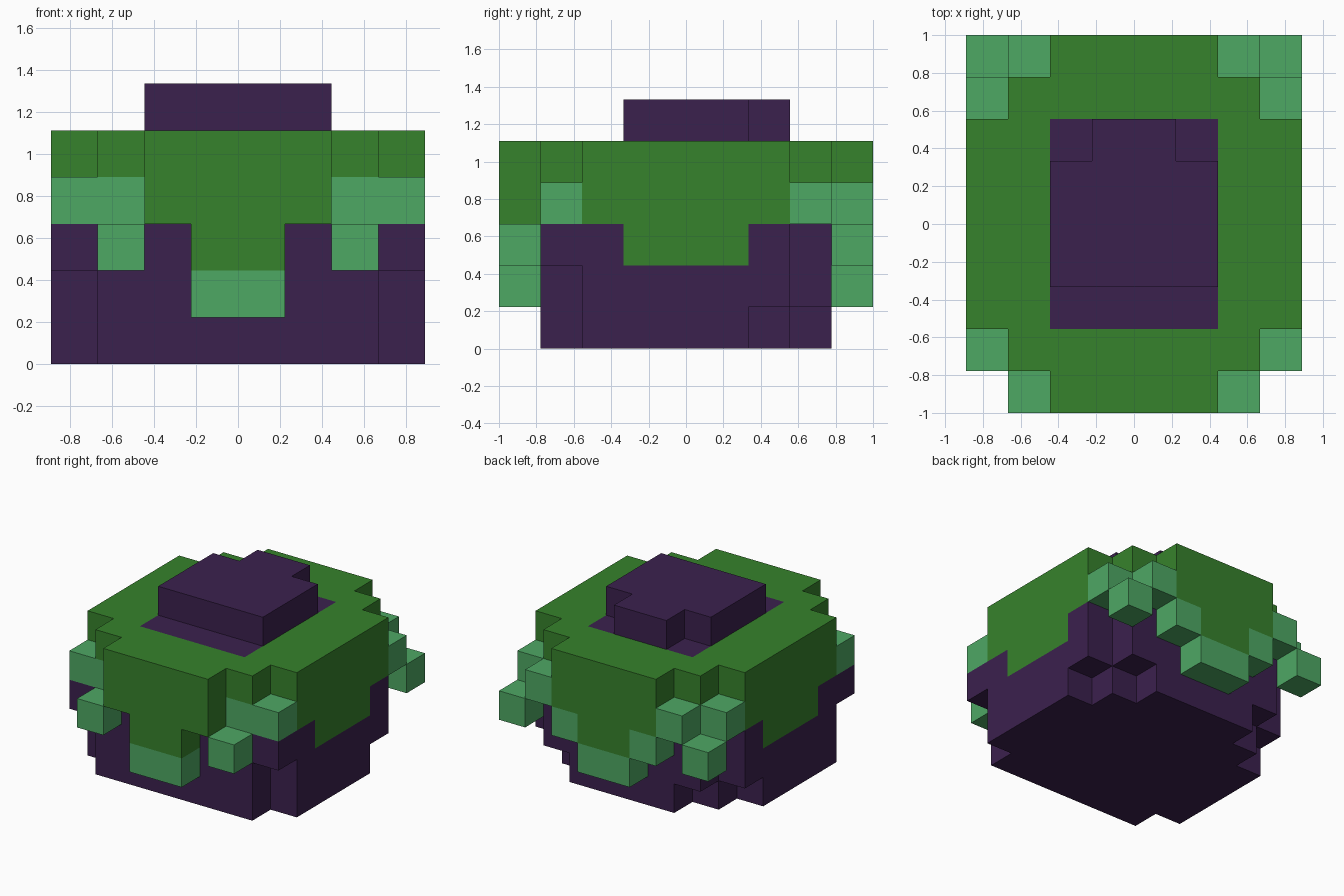
import bpy
import bmesh
from mathutils import Vector

cube = bpy.data.objects.get("Cube")
if cube:
    bpy.data.objects.remove(cube, do_unlink=True)

U = 2 / 9  # size of one block


def make_material(name, rgb):
    mat = bpy.data.materials.new(name)
    mat.use_nodes = True
    colour = (*rgb, 1)
    mat.diffuse_color = colour
    bsdf = mat.node_tree.nodes["Principled BSDF"]
    bsdf.inputs["Base Color"].default_value = colour
    bsdf.inputs["Roughness"].default_value = 0.9
    return mat


purple = make_material("dark purple", (0.044, 0.015, 0.076))
green = make_material("leaf green", (0.037, 0.223, 0.025))
light = make_material("light green", (0.076, 0.392, 0.127))

cells = {}


def fill(part, x, y, z):
    """Fill blocks; x counts outward from the centre and is mirrored, ends excluded."""
    for i in range(*x):
        for j in range(*y):
            for k in range(*z):
                cells[4 + i, j, k] = part
                cells[3 - i, j, k] = part


# Lower body, with stepped corners
fill("body", (0, 2), (1, 8), (0, 3))
fill("body", (2, 3), (1, 7), (0, 1))
fill("body", (2, 3), (1, 8), (1, 3))
fill("body", (3, 4), (2, 6), (0, 1))
fill("body", (3, 4), (2, 7), (1, 2))
fill("body", (3, 4), (1, 7), (2, 3))

# Green covering with flaps over the front, back and sides
fill("covering", (0, 2), (0, 9), (3, 5))
fill("covering", (2, 3), (1, 8), (3, 5))
fill("covering", (3, 4), (2, 7), (3, 5))
fill("covering", (3, 4), (3, 6), (2, 3))
fill("covering", (0, 1), (0, 1), (2, 3))
fill("covering", (0, 1), (8, 9), (2, 3))

# Light green fringe under the covering
fill("fringe", (0, 1), (0, 1), (1, 2))
fill("fringe", (2, 3), (0, 1), (2, 3))
fill("fringe", (2, 4), (1, 2), (3, 4))
fill("fringe", (0, 1), (8, 9), (1, 2))
fill("fringe", (1, 2), (8, 9), (2, 3))
fill("fringe", (2, 3), (8, 9), (3, 4))
fill("fringe", (3, 4), (7, 8), (3, 4))
fill("fringe", (3, 4), (8, 9), (2, 3))

# Purple opening in the top and the raised cap
fill("top_opening", (0, 2), (2, 7), (4, 5))
fill("cap", (0, 2), (3, 6), (5, 6))
fill("cap", (0, 1), (6, 7), (5, 6))


def build(part, mat):
    """Make the outer faces of one part's blocks."""
    bm = bmesh.new()
    for cell, owner in cells.items():
        if owner != part:
            continue
        for axis in range(3):
            for sign in (-1, 1):
                step = [0, 0, 0]
                step[axis] = sign
                if tuple(c + s for c, s in zip(cell, step)) in cells:
                    continue
                n = Vector(step)
                a = Vector([float(m == (axis + 1) % 3) for m in range(3)])
                b = n.cross(a)
                mid = Vector((cell[0] - 3.5, cell[1] - 4, cell[2] + 0.5)) + n / 2
                ring = [mid + (a * p + b * q) / 2
                        for p, q in ((-1, -1), (1, -1), (1, 1), (-1, 1))]
                bm.faces.new([bm.verts.new(v * U) for v in ring])
    bmesh.ops.remove_doubles(bm, verts=bm.verts, dist=0.001)
    mesh = bpy.data.meshes.new(part)
    bm.to_mesh(mesh)
    bm.free()
    mesh.materials.append(mat)
    bpy.context.collection.objects.link(bpy.data.objects.new(part, mesh))


for part, mat in (("body", purple), ("covering", green), ("fringe", light),
                  ("top_opening", purple), ("cap", purple)):
    build(part, mat)
